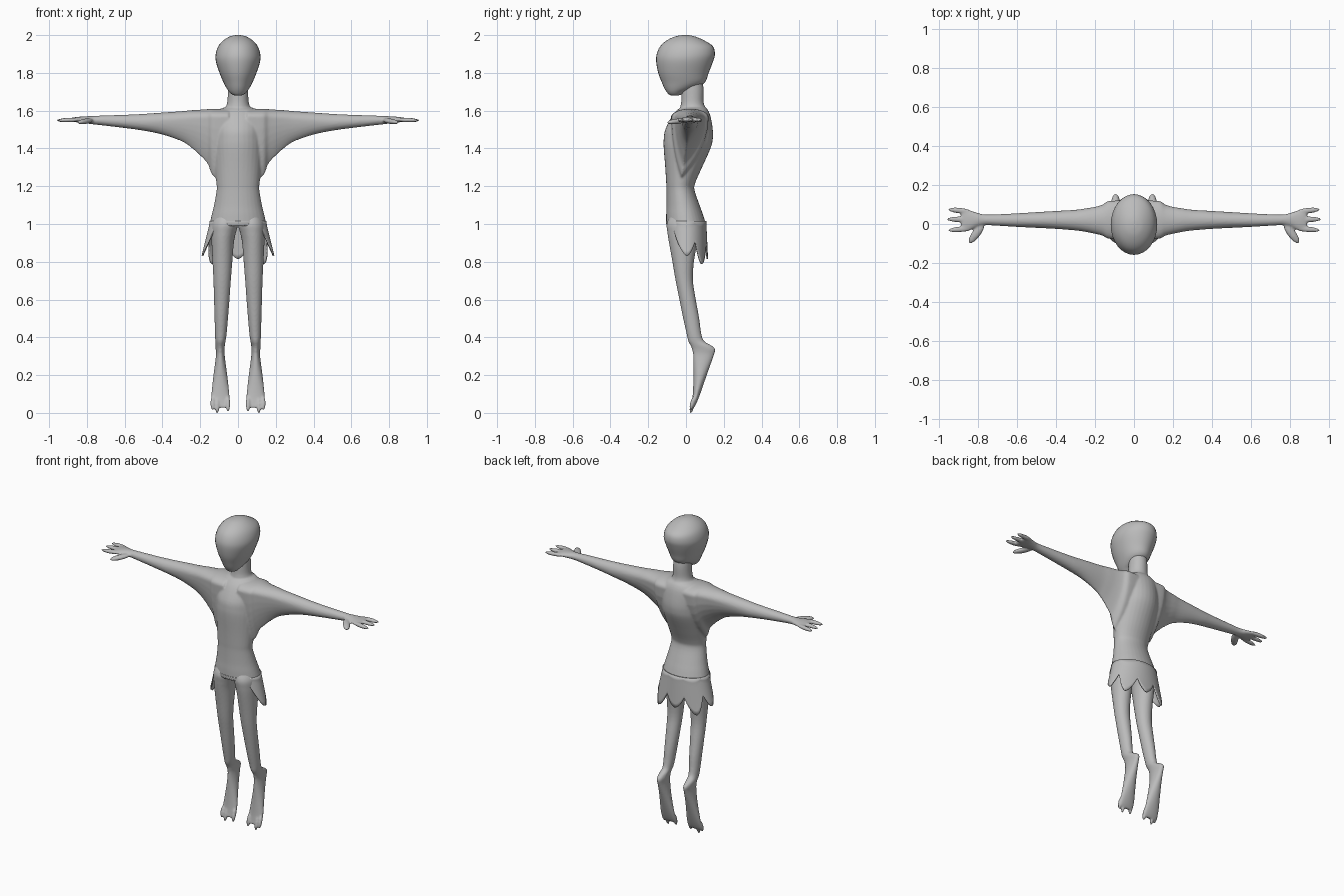
import bpy, bmesh, math
from mathutils import Vector, Matrix

if "Cube" in bpy.data.objects:
    bpy.data.objects.remove(bpy.data.objects["Cube"])

grey = bpy.data.materials.new("plain_grey")
grey.diffuse_color = (0.5, 0.5, 0.5, 1)
grey.use_nodes = True
grey.node_tree.nodes["Principled BSDF"].inputs["Base Color"].default_value = grey.diffuse_color
SEG = 32


def smooth_rows(rows, n=4):
    """Catmull-Rom interpolation between section rows."""
    out = []
    for i in range(len(rows) - 1):
        a, b = rows[max(i - 1, 0)], rows[i]
        c, d = rows[i + 1], rows[min(i + 2, len(rows) - 1)]
        for k in range(n):
            t = k / n
            out.append([0.5 * (2 * q + (r - p) * t + (2 * p - 5 * q + 4 * r - s) * t * t
                               + (3 * q - p - 3 * r + s) * t ** 3)
                        for p, q, r, s in zip(a, b, c, d)])
    return out + [list(rows[-1])]


def loft(bm, rows, section):
    """Skin closed rings and cap both ends."""
    rings = [[bm.verts.new(section(r, 2 * math.pi * k / SEG)) for k in range(SEG)]
             for r in smooth_rows(rows)]
    for a, b in zip(rings, rings[1:]):
        for k in range(SEG):
            j = (k + 1) % SEG
            bm.faces.new((a[k], a[j], b[j], b[k]))
    bm.faces.new(rings[0])
    bm.faces.new(rings[-1])


def upright(r, a):
    """Ellipse in a horizontal plane: z, x0, x1, y_front, y_back."""
    z, x0, x1, y0, y1 = r
    return ((x0 + x1) / 2 + (x1 - x0) / 2 * math.cos(a),
            (y0 + y1) / 2 + (y1 - y0) / 2 * math.sin(a), z)


def limb(side):
    """Teardrop section across the arm: x, z_top, z_bottom, y_front, y_back."""
    def section(r, a):
        x, zt, zb, y0, y1 = r
        up = min(0.045, (zt - zb) / 2)
        low = zt - up - zb
        c, s = math.cos(a), math.sin(a)
        y = (y0 + y1) / 2
        if c >= 0:
            return (side * x, y + (y1 - y0) / 2 * s, zt - up + up * c)
        p = 1 + min(0.9, (low / up - 1) * 0.3)
        y += (y1 - y0) / 2 * math.copysign(abs(s) ** p, s) - 0.17 * max(0, low - 0.05) * c * c
        return (side * x, y, zt - up + low * c)
    return section


def digit(bm, p0, p1, r, flat=1.0):
    """Long ellipsoid from p0 to p1."""
    p0, p1 = Vector(p0), Vector(p1)
    d = p1 - p0
    m = (Matrix.Translation((p0 + p1) / 2) @ d.to_track_quat('X', 'Z').to_matrix().to_4x4()
         @ Matrix.Diagonal((d.length / 2, r, r * flat, 1)))
    bmesh.ops.create_uvsphere(bm, u_segments=16, v_segments=12, radius=1, matrix=m)


def finish(name, bm, voxel=0, smooth=4):
    bmesh.ops.recalc_face_normals(bm, faces=bm.faces)
    me = bpy.data.meshes.new(name)
    bm.to_mesh(me)
    bm.free()
    me.materials.append(grey)
    me.shade_smooth()
    ob = bpy.data.objects.new(name, me)
    bpy.context.collection.objects.link(ob)
    if voxel:
        rm = ob.modifiers.new("blend", 'REMESH')
        rm.mode = 'VOXEL'
        rm.voxel_size = voxel
        rm.use_smooth_shade = True
        sm = ob.modifiers.new("soften", 'SMOOTH')
        sm.factor = 0.5
        sm.iterations = smooth
    return ob


def symmetric(rows):
    return [(z, -w, w, y0, y1) for z, w, y0, y1 in rows]


# Head
bm = bmesh.new()
loft(bm, symmetric([
    (2.0, .012, -.02, .015), (1.992, .045, -.06, .05), (1.97, .08, -.105, .1),
    (1.94, .105, -.137, .143), (1.9, .118, -.155, .153), (1.86, .117, -.158, .143),
    (1.8, .098, -.147, .12), (1.75, .077, -.128, .1), (1.72, .061, -.115, .05),
    (1.7, .046, -.103, 0), (1.685, .03, -.09, -.025), (1.68, .012, -.075, -.045)]), upright)
finish("head", bm)

# Torso with neck, arms and hands blended into one skin
bm = bmesh.new()
loft(bm, symmetric([
    (1.62, .06, -.02, .1), (1.605, .1, -.045, .115), (1.57, .13, -.075, .13),
    (1.5, .135, -.11, .142), (1.45, .135, -.118, .142), (1.4, .135, -.118, .13),
    (1.3, .125, -.11, .085), (1.22, .115, -.105, .05), (1.18, .113, -.103, .045),
    (1.1, .127, -.103, .072), (1.05, .139, -.105, .09), (1.0, .15, -.105, .105),
    (.99, .15, -.105, .105)]), upright)
loft(bm, symmetric([(1.8, .05, -.01, .08), (1.72, .053, -.022, .093),
                    (1.65, .056, -.025, .093), (1.62, .064, -.03, .1),
                    (1.58, .08, -.035, .11)]), upright)
for s in (-1, 1):
    loft(bm, [(.05, 1.61, 1.24, -.08, .12), (.13, 1.61, 1.25, -.075, .118),
              (.16, 1.608, 1.315, -.06, .1), (.2, 1.605, 1.36, -.05, .088),
              (.25, 1.602, 1.405, -.04, .08), (.3, 1.597, 1.438, -.033, .073),
              (.4, 1.59, 1.473, -.025, .067), (.5, 1.583, 1.494, -.02, .061),
              (.6, 1.578, 1.508, -.015, .055), (.7, 1.575, 1.52, -.009, .05),
              (.77, 1.572, 1.528, -.006, .049), (.81, 1.57, 1.533, -.016, .06),
              (.85, 1.567, 1.538, -.037, .073), (.875, 1.563, 1.541, -.04, .08),
              (.888, 1.558, 1.546, -.036, .078)], limb(s))
    for y0, y1, tip in ((.062, .075, .957), (.022, .025, .963), (-.022, -.033, .957)):
        digit(bm, (s * .83, y0, 1.553), (s * tip, y1, 1.548), .015, .8)
    digit(bm, (s * .77, .005, 1.55), (s * .848, -.1, 1.537), .022, .65)
finish("torso_and_arms", bm, .006)

# Legs with pointed, hanging feet
for s, name in ((-1, "right_leg"), (1, "left_leg")):
    bm = bmesh.new()
    rows = [(1.05, .01, .12, -.08, .05), (1.0, 0, .142, -.102, .08),
            (.95, .012, .142, -.098, .07), (.9, .022, .14, -.09, .06),
            (.8, .03, .135, -.072, .042), (.7, .038, .13, -.055, .037),
            (.6, .045, .127, -.035, .052), (.5, .053, .124, -.015, .07),
            (.42, .06, .122, .003, .081), (.38, .066, .12, .012, .096),
            (.355, .07, .12, .025, .137), (.335, .07, .118, .032, .155),
            (.3, .07, .117, .038, .146), (.2, .057, .13, .04, .11),
            (.1, .045, .141, .036, .075), (.05, .042, .142, .03, .055),
            (.028, .045, .14, .026, .042)]
    loft(bm, [(z, s * a, s * b, c, d) for z, a, b, c, d in rows], upright)
    for x, tip in ((.053, .006), (.11, -.004), (.134, .014)):
        digit(bm, (s * x, .045, .09), (s * x, .023, tip), .012)
    finish(name, bm, .006, 3)

# Skirt hem: alternating notches and leaf tips by angle from the front
HEM = [(48, 1.0), (93, .832), (116, .91), (137, .788), (160, .89), (180, .815)]


def hem(deg):
    if deg <= HEM[0][0]:
        return HEM[0][1]
    for (a, za), (b, zb) in zip(HEM, HEM[1:]):
        if deg <= b:
            u = (deg - a) / (b - a)
            return zb + (za - zb) * (1 - u) ** 1.7 if zb < za else za + (zb - za) * u ** 1.7
    return HEM[-1][1]


bm = bmesh.new()
N, ROWS = 144, 8
grid = []
for i in range(N):
    deg = 360 * i / N
    t = math.radians(deg)
    bottom = hem(min(deg, 360 - deg))
    col = []
    for j in range(ROWS + 1):
        z = 1.015 + (bottom - 1.015) * j / ROWS
        flare = max(0, 1.0 - z) / .17
        rx = .147 + .042 * flare
        ry = .103 if math.cos(t) > 0 else .104 + .008 * flare
        col.append(bm.verts.new((rx * math.sin(t), -ry * math.cos(t), z)))
    grid.append(col)
for i in range(N):
    a, b = grid[i], grid[(i + 1) % N]
    for j in range(ROWS):
        bm.faces.new((a[j], b[j], b[j + 1], a[j + 1]))
skirt = finish("leaf_skirt", bm)
thick = skirt.modifiers.new("cloth", 'SOLIDIFY')
thick.thickness = .008
thick.offset = 0
